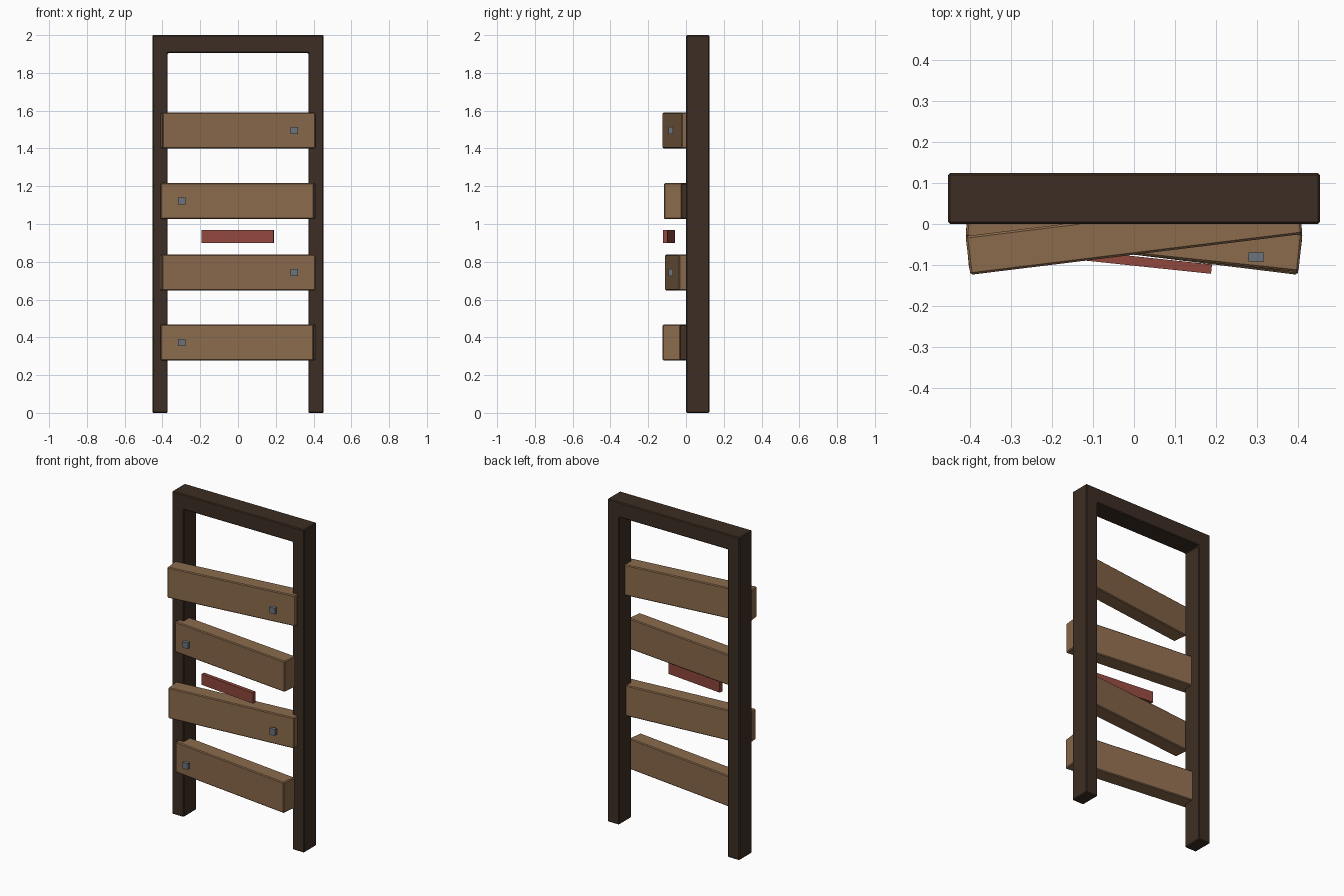
import bpy, bmesh
from math import radians
from mathutils import Matrix

if "Cube" in bpy.data.objects:
    bpy.data.objects.remove(bpy.data.objects["Cube"])


def material(name, rgb):
    m = bpy.data.materials.new(name)
    m.diffuse_color = (*rgb, 1)
    m.use_nodes = True
    m.node_tree.nodes["Principled BSDF"].inputs["Base Color"].default_value = m.diffuse_color
    return m


DARK = material("dark wood", (0.046, 0.027, 0.017))
WOOD = material("brown wood", (0.258, 0.145, 0.072))
IRON = material("iron grey", (0.147, 0.175, 0.200))
RED = material("faded red", (0.280, 0.064, 0.048))


def finish(bm, name, mat, bevel):
    bmesh.ops.recalc_face_normals(bm, faces=bm.faces)
    me = bpy.data.meshes.new(name)
    bm.to_mesh(me)
    bm.free()
    me.materials.append(mat)
    ob = bpy.data.objects.new(name, me)
    bpy.context.collection.objects.link(ob)
    if bevel:
        mod = ob.modifiers.new("bevel", 'BEVEL')
        mod.width = bevel
        mod.segments = 1
    return ob


def box(name, size, loc, mat, angle=0, bevel=0):
    bm = bmesh.new()
    bmesh.ops.create_cube(bm, size=1, matrix=Matrix.Diagonal((*size, 1)))
    ob = finish(bm, name, mat, bevel)
    ob.location = loc
    ob.rotation_euler.z = radians(angle)
    return ob


# Door frame: upside-down U profile extruded in depth
W, IN, TOP, D = 0.453, 0.372, 1.905, 0.124
bm = bmesh.new()
profile = [(-W, 0), (-W, 2), (W, 2), (W, 0), (IN, 0), (IN, TOP), (-IN, TOP), (-IN, 0)]
face = bm.faces.new([bm.verts.new((x, 0, z)) for x, z in profile])
ext = bmesh.ops.extrude_face_region(bm, geom=[face])
bmesh.ops.translate(bm, vec=(0, D, 0),
                    verts=[v for v in ext["geom"] if isinstance(v, bmesh.types.BMVert)])
finish(bm, "door_frame", DARK, 0.005)

# Crooked planks, each with a floating nail head
for i, (angle, side) in enumerate([(-7, -1), (5.2, 1), (-6, -1), (7, 1)]):
    z = 0.373 + 0.374 * i
    z -= 0.004 if i == 1 else 0
    box(f"plank_{i + 1}", (0.816, 0.095, 0.19), (0, -0.027, z), WOOD, angle, 0.005)
    box(f"nail_{i + 1}", (0.038, 0.022, 0.038), (0.298 * side, -0.081, z), IRON)

# Small red strip
box("red_strip", (0.382, 0.023, 0.067), (-0.001, -0.09, 0.934), RED, -6)
